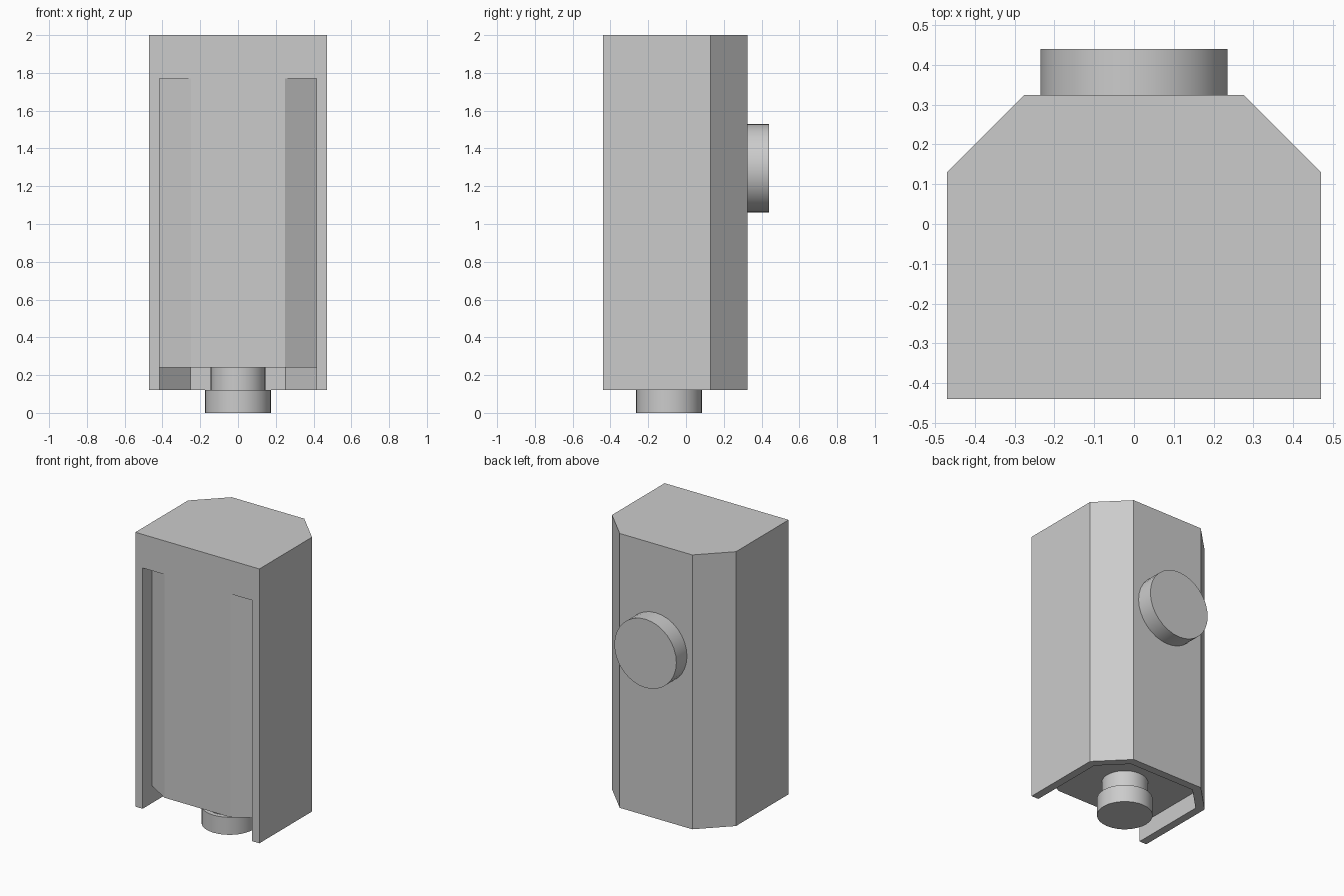
import bpy
import bmesh
import math

if "Cube" in bpy.data.objects:
    bpy.data.objects.remove(bpy.data.objects["Cube"], do_unlink=True)

# One neutral grey for everything
grey = bpy.data.materials.new("light_grey")
grey.use_nodes = True
grey.diffuse_color = (0.6, 0.6, 0.6, 1)
grey.node_tree.nodes["Principled BSDF"].inputs["Base Color"].default_value = (0.6, 0.6, 0.6, 1)


def prism(name, outline, bottom, top):
    """Extrude a closed xy outline from bottom to top."""
    bm = bmesh.new()
    face = bm.faces.new([bm.verts.new((x, y, bottom)) for x, y in outline])
    grown = bmesh.ops.extrude_face_region(bm, geom=[face])["geom"]
    bmesh.ops.translate(bm, vec=(0, 0, top - bottom),
                        verts=[g for g in grown if isinstance(g, bmesh.types.BMVert)])
    bmesh.ops.recalc_face_normals(bm, faces=bm.faces[:])
    mesh = bpy.data.meshes.new(name)
    bm.to_mesh(mesh)
    bm.free()
    obj = bpy.data.objects.new(name, mesh)
    bpy.context.collection.objects.link(obj)
    mesh.materials.append(grey)
    return obj


def mirrored(half):
    """Close a right-hand half outline with its mirror image."""
    return half + [(-x, y) for x, y in reversed(half)]


def cut(target, cutter):
    """Subtract the cutter for good and remove it."""
    cutter.hide_render = True
    mod = target.modifiers.new("cut", "BOOLEAN")
    mod.operation = "DIFFERENCE"
    mod.solver = "EXACT"
    mod.object = cutter
    bpy.ops.object.select_all(action="DESELECT")
    bpy.context.view_layer.objects.active = target
    target.select_set(True)
    bpy.ops.object.modifier_apply(modifier=mod.name)
    bpy.data.objects.remove(cutter, do_unlink=True)


def disc(name, radius, depth, centre, tilt=0):
    """Smooth-sided cylinder with crisp rims."""
    bpy.ops.mesh.primitive_cylinder_add(vertices=32, radius=radius, depth=depth,
                                        location=centre, rotation=(tilt, 0, 0))
    obj = bpy.context.object
    obj.name = name
    obj.data.materials.append(grey)
    bpy.ops.object.shade_smooth_by_angle(angle=math.radians(35))
    return obj


# Housing with chamfered rear corners
housing = prism("housing", mirrored([(0.47, -0.44), (0.47, 0.13), (0.275, 0.325)]), 0.12, 2)

# Underside recess, open to the front
cut(housing, prism("recess_cutter",
                   mirrored([(0.415, -0.6), (0.415, 0.107), (0.252, 0.27)]), 0, 0.24))

# Wedge-shaped grooves beside the front panel
for side in (-1, 1):
    wedge = [(0.415 * side, -0.6), (0.415 * side, -0.34), (-0.014 * side, -0.6)]
    cut(housing, prism("groove_cutter", wedge, 0.18, 1.77))

# Stepped stud below and round knob behind
disc("stud_neck", 0.145, 0.14, (0, -0.09, 0.18))
disc("stud_foot", 0.175, 0.12, (0, -0.09, 0.06))
disc("rear_knob", 0.235, 0.125, (0, 0.3775, 1.295), math.pi / 2)
